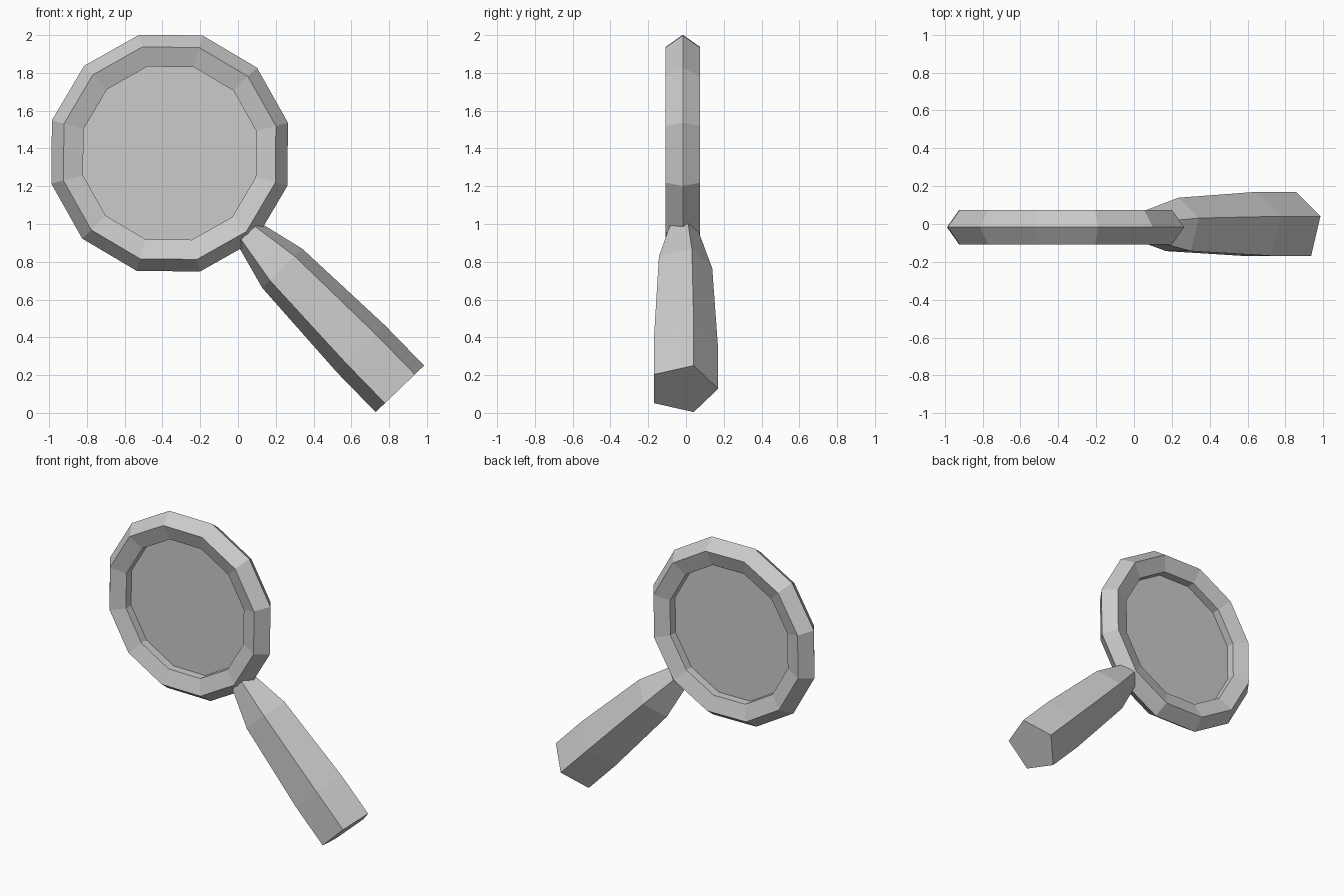
import bpy, bmesh
from math import radians, sin, cos, tau
from mathutils import Vector

if "Cube" in bpy.data.objects:
    bpy.data.objects.remove(bpy.data.objects["Cube"])

Y = -0.017                        # mid-plane of the whole tool
CENTRE = Vector((-0.362, Y, 1.375))
TURN = (radians(90), radians(-14.4), 0)

# rim: 12-sided ring with a five-sided section, point outward
bpy.ops.mesh.primitive_torus_add(major_segments=12, minor_segments=5,
                                 major_radius=0.551, minor_radius=0.096,
                                 location=CENTRE, rotation=TURN)
rim = bpy.context.object
rim.name = "rim"
rim.data.shade_flat()


def mesh_object(name, bm):
    bmesh.ops.recalc_face_normals(bm, faces=bm.faces)
    mesh = bpy.data.meshes.new(name)
    bm.to_mesh(mesh)
    bm.free()
    ob = bpy.data.objects.new(name, mesh)
    bpy.context.collection.objects.link(ob)
    return ob


# lens: a single flat pane in the middle of the rim
bm = bmesh.new()
bm.faces.new([bm.verts.new((0.475 * cos(a), 0.475 * sin(a), 0))
              for a in (tau * i / 12 for i in range(12))])
lens = mesh_object("lens", bm)
lens.location = CENTRE
lens.rotation_euler = TURN

# handle: tapered five-sided bar pointing away from the rim centre
side = Vector((0.721, 0, 0.693))
back = Vector((0, 1, 0))
sections = [(0.053, 0.953, 0.086), (0.235, 0.765, 0.156),
            (0.650, 0.340, 0.187), (0.857, 0.1275, 0.187)]
bm = bmesh.new()
rings = []
for x, z, r in sections:
    c = Vector((x, Y, z))
    rings.append([bm.verts.new(c + r * (sin(a) * side + cos(a) * back))
                  for a in (tau * i / 5 for i in range(5))])
for lower, upper in zip(rings, rings[1:]):
    for i in range(5):
        j = (i + 1) % 5
        bm.faces.new((lower[i], lower[j], upper[j], upper[i]))
bm.faces.new(rings[0])
bm.faces.new(rings[-1])
mesh_object("handle", bm)
